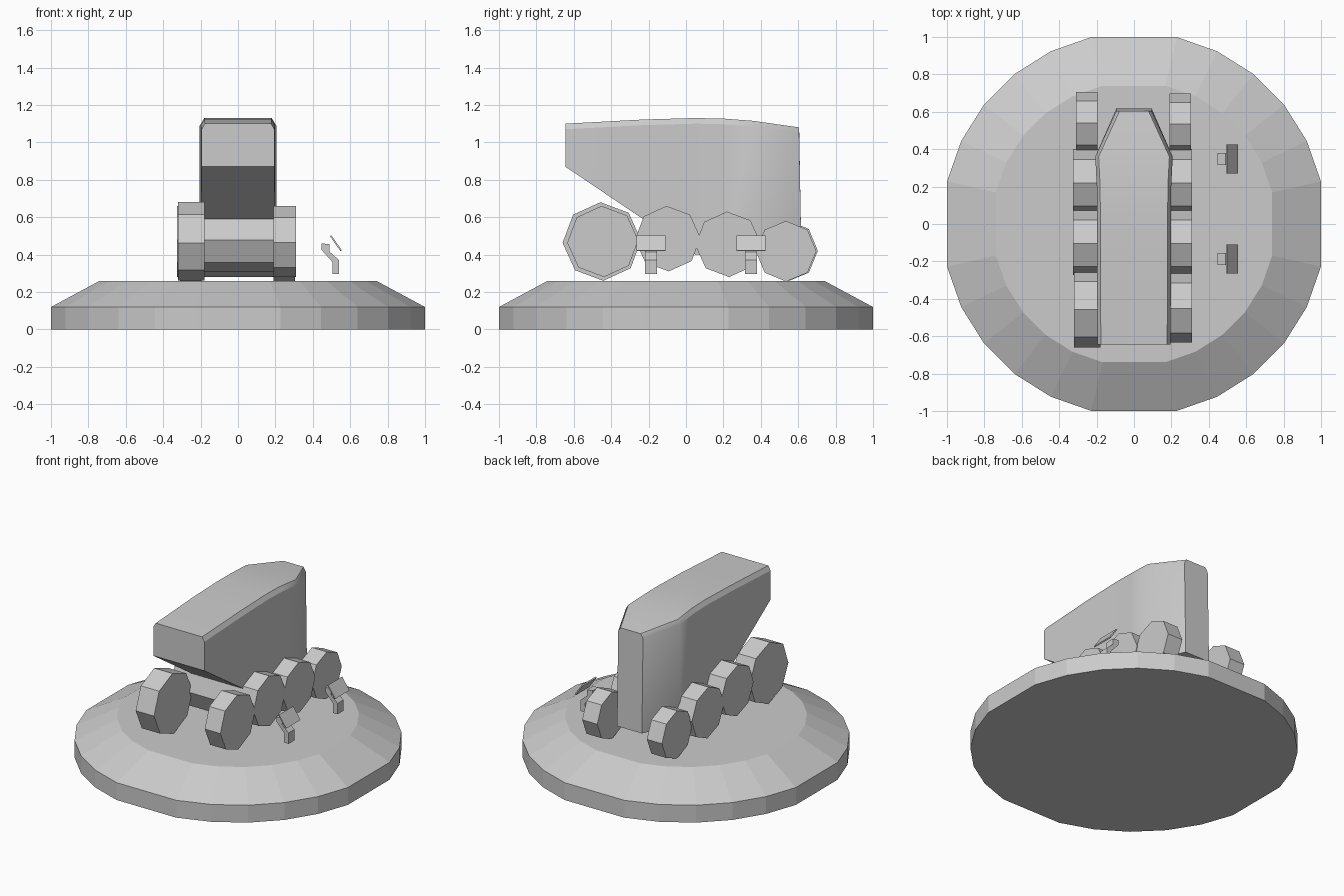
import bpy
import bmesh
from math import sin, cos, radians, tau

if "Cube" in bpy.data.objects:
    bpy.data.objects.remove(bpy.data.objects["Cube"])

grey = bpy.data.materials.new("plain grey")
grey.use_nodes = True
grey.diffuse_color = (0.6, 0.6, 0.6, 1)
grey.node_tree.nodes["Principled BSDF"].inputs["Base Color"].default_value = (0.6, 0.6, 0.6, 1)


def loft(name, rings, smooth=False):
    """Skin a list of equal-length point rings and cap both ends."""
    bm = bmesh.new()
    loops = [[bm.verts.new(p) for p in ring] for ring in rings]
    n = len(loops[0])
    for a, b in zip(loops, loops[1:]):
        for i in range(n):
            j = (i + 1) % n
            bm.faces.new((a[i], a[j], b[j], b[i]))
    bm.faces.new(loops[0])
    bm.faces.new(loops[-1])
    bmesh.ops.recalc_face_normals(bm, faces=bm.faces)
    mesh = bpy.data.meshes.new(name)
    bm.to_mesh(mesh)
    bm.free()
    mesh.materials.append(grey)
    obj = bpy.data.objects.new(name, mesh)
    bpy.context.collection.objects.link(obj)
    if smooth:
        bpy.ops.object.select_all(action="DESELECT")
        obj.select_set(True)
        bpy.context.view_layer.objects.active = obj
        bpy.ops.object.shade_smooth_by_angle(angle=radians(30))
    return obj


def prism_x(name, profile, x0, x1):
    return loft(name, [[(x, y, z) for y, z in profile] for x in (x0, x1)])


def wheel(name, y, z, r, x0, x1, turn=2):
    angles = [radians(turn) + tau * i / 8 for i in range(8)]
    prism_x(name, [(y + r * cos(a), z + r * sin(a)) for a in angles], x0, x1)


# Round plinth: even polygon with the four axis corners left out
corners = [tau * i / 28 for i in range(28) if i % 7]
loft("plinth", [[(r * cos(a), r * sin(a), z) for a in corners]
                for r, z in ((1.025, 0), (1.025, 0.12), (0.758, 0.26))])

# Tall hull: stations of y, half width, top and bottom height
stations = [
    (-0.645, 0.195, 1.10, 0.87),
    (-0.23, 0.198, 1.122, 0.59),
    (0.05, 0.198, 1.13, 0.40),
    (0.20, 0.199, 1.127, 0.40),
    (0.36, 0.207, 1.115, 0.40),
    (0.605, 0.095, 1.08, 0.40),
]
rings = []
for y, w, top, low in stations:
    lean = 0.012 if y > 0.6 else 0
    rings.append([(-w, y + lean, low), (w, y + lean, low), (w, y, top - 0.03),
                  (w - 0.018, y, top), (0.018 - w, y, top), (-w, y, top - 0.03)])
loft("hull", rings, smooth=True)

# Octagonal wheels, with two drums running the full width
wheel("front_wheel_left", -0.445, 0.47, 0.19, 0.19, 0.31)
wheel("front_wheel_right", -0.45, 0.47, 0.21, -0.32, -0.18)
wheel("second_drum", -0.098, 0.485, 0.175, -0.325, 0.31)
wheel("third_drum", 0.225, 0.455, 0.175, -0.325, 0.31)
wheel("back_wheel_left", 0.535, 0.418, 0.162, 0.19, 0.305, 0)
wheel("back_wheel_right", 0.54, 0.42, 0.165, -0.31, -0.195, 0)

# Two small bent posts, each with a tilted panel
post = [(0.505, 0.295), (0.54, 0.295), (0.54, 0.37), (0.49, 0.415),
        (0.49, 0.455), (0.447, 0.46), (0.447, 0.425), (0.505, 0.36)]
panel = [(0.492, 0.498), (0.548, 0.418), (0.555, 0.423), (0.499, 0.503)]
for side, y in (("front", -0.187), ("back", 0.348)):
    for part, shape, half in (("post", post, 0.032), ("panel", panel, 0.077)):
        loft(f"{side}_{part}", [[(x, y + d, z) for x, z in shape] for d in (-half, half)])
